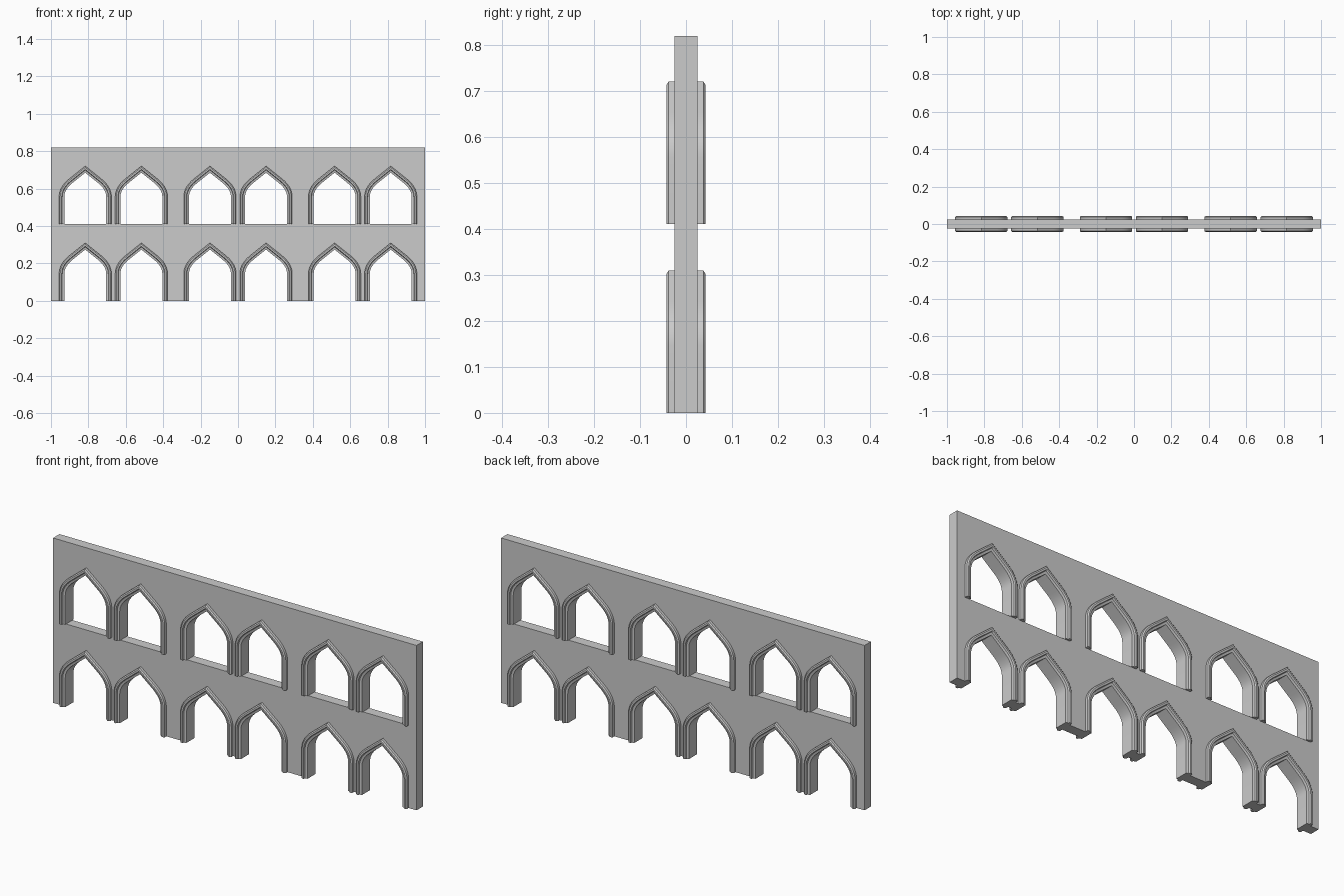
import bpy, bmesh, math
from mathutils import Vector

if "Cube" in bpy.data.objects:
    bpy.data.objects.remove(bpy.data.objects["Cube"])

W, H, T = 2 / 3, 0.82, 0.025      # bay width, wall height, half thickness
LEVELS = (0.0, 0.411)             # base of each arch row
OFFSET = 0.15                     # arch centre from bay centre


def arch_outline():
    """Outer line of the pointed arch, left foot to right foot."""
    a, c, b = Vector((-.14, .145)), Vector((-.14, .198)), Vector((-.085, .242))
    left = [Vector((-.14, 0))]
    for i in range(8):
        t = i / 7
        left.append(a * (1 - t) ** 2 + c * 2 * t * (1 - t) + b * t * t)
    right = [Vector((-p.x, p.y)) for p in reversed(left)]
    return left + [Vector((0, .31))] + right


ARCH = arch_outline()


def inset(d):
    """Arch line moved inward by d with mitred corners."""
    out = []
    for i, p in enumerate(ARCH):
        dirs = []
        if i > 0:
            dirs.append((p - ARCH[i - 1]).normalized())
        if i < len(ARCH) - 1:
            dirs.append((ARCH[i + 1] - p).normalized())
        normals = [Vector((v.y, -v.x)) for v in dirs]
        m = sum(normals, Vector((0, 0))).normalized()
        out.append(p + m * d / m.dot(normals[0]))
    return out


def add_object(name, mesh, x=0, z=0):
    ob = bpy.data.objects.new(name, mesh)
    ob.location = (x, 0, z)
    bpy.context.collection.objects.link(ob)
    return ob


def wall_mesh():
    """Bay with two open arches below and two window arches above."""
    cu = bpy.data.curves.new("wall_profile", 'CURVE')
    cu.dimensions, cu.fill_mode, cu.extrude = '2D', 'BOTH', T

    def loop(pts):
        s = cu.splines.new('POLY')
        s.points.add(len(pts) - 1)
        for sp, p in zip(s.points, pts):
            sp.co = (p[0], p[1], 0, 1)
        s.use_cyclic_u = True

    hole = inset(.02)
    at = lambda x, z: [(p.x + x, p.y + z) for p in hole]
    loop([(-W / 2, H), (-W / 2, 0)] + at(-OFFSET, 0) + at(OFFSET, 0)
         + [(W / 2, 0), (W / 2, H)])
    for x in (-OFFSET, OFFSET):
        loop(at(x, LEVELS[1]))
    ob = bpy.data.objects.new("wall_helper", cu)
    ob.rotation_euler.x = math.pi / 2
    bpy.context.collection.objects.link(ob)
    bpy.context.view_layer.update()
    me = bpy.data.meshes.new_from_object(
        ob.evaluated_get(bpy.context.evaluated_depsgraph_get()))
    me.transform(ob.matrix_world)
    bpy.data.objects.remove(ob)
    bm = bmesh.new()
    bm.from_mesh(me)
    bmesh.ops.remove_doubles(bm, verts=bm.verts, dist=1e-5)
    bmesh.ops.recalc_face_normals(bm, faces=bm.faces)
    for f in bm.faces:
        f.smooth = False
    bm.to_mesh(me)
    bm.free()
    return me


def trim_mesh():
    """Stepped moulding swept round the arch, same on both faces."""
    half = [(0, .038), (.006, .0425), (.014, .0425), (.017, .035), (.028, .032)]
    prof = half + [(d, -y) for d, y in reversed(half)]
    bm = bmesh.new()
    rows = [[bm.verts.new((p.x, y, p.y)) for p in inset(d)] for d, y in prof]
    n = len(rows)
    for r in range(n):
        a, b = rows[r], rows[(r + 1) % n]
        for i in range(len(a) - 1):
            bm.faces.new((a[i], a[i + 1], b[i + 1], b[i]))
    for end in (0, -1):
        bm.faces.new([row[end] for row in rows])
    bmesh.ops.recalc_face_normals(bm, faces=bm.faces)
    me = bpy.data.meshes.new("arch_trim")
    bm.to_mesh(me)
    bm.free()
    return me


# Three bays sharing one wall mesh and one moulding mesh
wall, trim = wall_mesh(), trim_mesh()
trims = []
for bay in (-1, 0, 1):
    add_object("wall_bay", wall, bay * W)
    for z in LEVELS:
        for s in (-1, 1):
            trims.append(add_object("arch_trim", trim, bay * W + s * OFFSET, z))

# Smooth the curved runs, keep the moulding edges crisp
bpy.context.view_layer.objects.active = trims[0]
trims[0].select_set(True)
bpy.ops.object.shade_smooth_by_angle(angle=math.radians(25))
